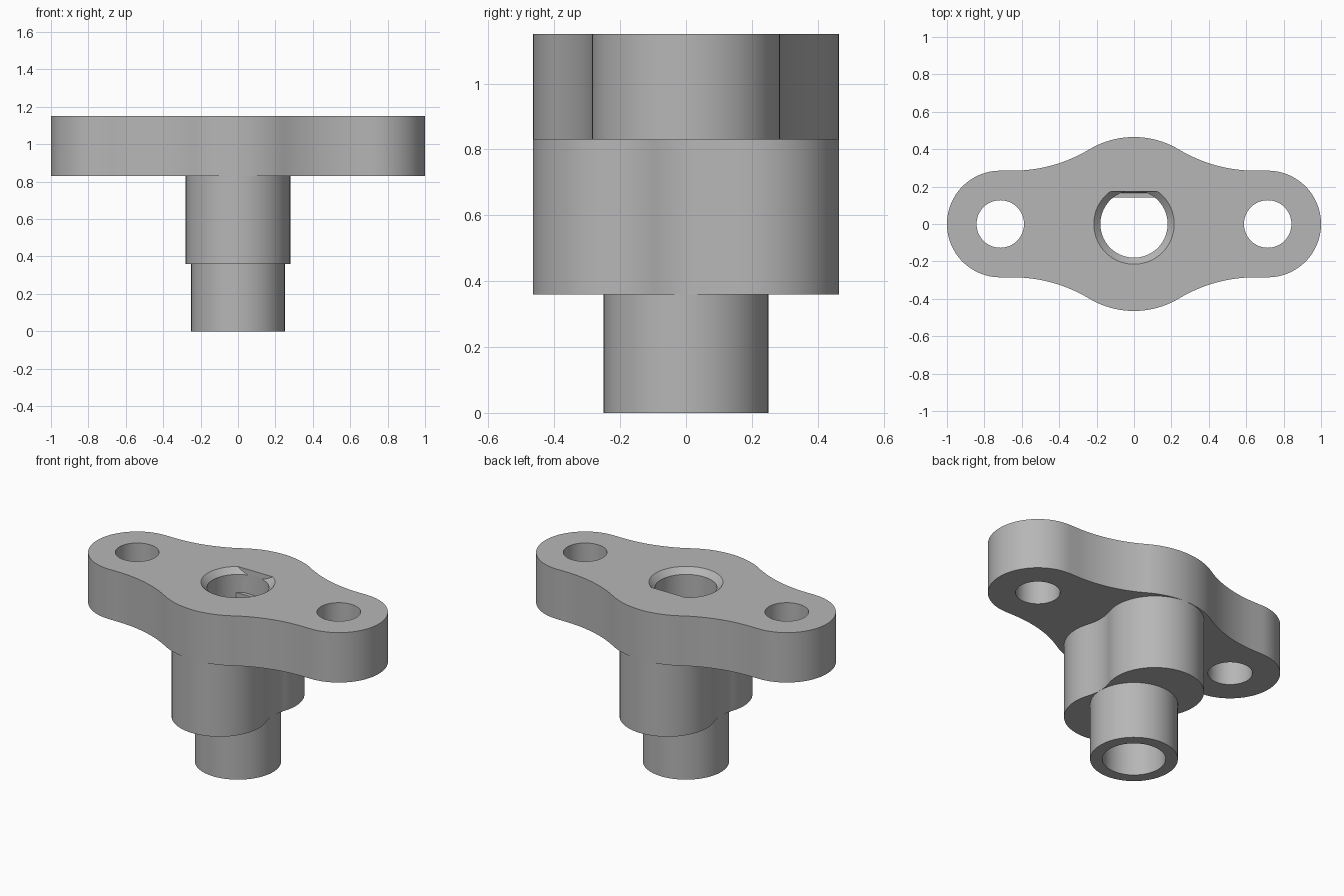
import bpy, bmesh, math
from mathutils import Vector

old = bpy.data.objects.get("Cube")
if old:
    bpy.data.objects.remove(old)

TOP, SHOULDER, STEP = 1.15, 0.83, 0.36
BORE, MOUTH, FLAT = 0.18, 0.215, 0.175

grey = bpy.data.materials.new("machined_grey")
grey.use_nodes = True
colour = (0.47, 0.47, 0.47, 1)
grey.diffuse_color = colour
grey.node_tree.nodes["Principled BSDF"].inputs["Base Color"].default_value = colour


def arc(cx, cy, r, start, end, n=20):
    return [(cx + r * math.cos(start + (end - start) * i / n),
             cy + r * math.sin(start + (end - start) * i / n)) for i in range(n + 1)]


def mirror_quarter(q):
    """Full outline from a quarter running from the x axis to the y axis."""
    half = q + [(-x, y) for x, y in reversed(q)][1:]
    return half + [(x, -y) for x, y in reversed(half)][1:-1]


def finish(name, bm):
    bmesh.ops.remove_doubles(bm, verts=bm.verts, dist=1e-5)
    bmesh.ops.recalc_face_normals(bm, faces=bm.faces)
    mesh = bpy.data.meshes.new(name)
    bm.to_mesh(mesh)
    bm.free()
    mesh.materials.append(grey)
    obj = bpy.data.objects.new(name, mesh)
    bpy.context.collection.objects.link(obj)
    return obj


def prism(name, outline, z0, z1):
    bm = bmesh.new()
    face = bm.faces.new([bm.verts.new((x, y, z0)) for x, y in outline])
    ext = bmesh.ops.extrude_face_region(bm, geom=[face], use_keep_orig=True)
    verts = [v for v in ext["geom"] if isinstance(v, bmesh.types.BMVert)]
    bmesh.ops.translate(bm, verts=verts, vec=(0, 0, z1 - z0))
    return finish(name, bm)


def circle(r, x=0, n=96):
    return arc(x, 0, r, 0, math.tau, n)[:-1]


def cut(obj, cutter):
    cutter.hide_render = True
    mod = obj.modifiers.new("cut", "BOOLEAN")
    mod.operation = "DIFFERENCE"
    mod.solver = "EXACT"
    mod.object = cutter
    bpy.context.view_layer.objects.active = obj
    bpy.ops.object.modifier_apply(modifier=mod.name)
    bpy.data.objects.remove(cutter)


# Flange: rounded ears blended into a wide round centre
ear_x, ear_r, hub_r, blend_x, blend_r = 0.715, 0.285, 0.465, 0.65, 0.798
blend_y = ear_r + blend_r
toward = math.atan2(blend_y, blend_x)
flange = prism("flange", mirror_quarter(
    arc(ear_x, 0, ear_r, 0, math.pi / 2, 32)
    + arc(blend_x, blend_y, blend_r, -math.pi / 2, toward - math.pi)
    + arc(0, 0, hub_r, toward, math.pi / 2)[1:]), SHOULDER, TOP)

# Bolt holes through both ears
for side in (-1, 1):
    cut(flange, prism("bolt_hole_cutter", circle(0.127, side * ear_x, 64), SHOULDER - 0.1, TOP + 0.1))

# Countersunk centre bore with one slightly sloping flat side
bm = bmesh.new()
lip = MOUTH - BORE
rings = [[bm.verts.new((x, y, z)) for x, y in circle(r)] for r, z in
         ((BORE, SHOULDER - 0.1), (BORE, TOP - lip), (MOUTH + lip, TOP + lip))]
for low, high in zip(rings, rings[1:]):
    for i in range(len(low)):
        j = (i + 1) % len(low)
        bm.faces.new((low[i], low[j], high[j], high[i]))
bm.faces.new(rings[0])
bm.faces.new(rings[-1])
bmesh.ops.bisect_plane(bm, geom=bm.verts[:] + bm.edges[:] + bm.faces[:],
                       plane_co=(0, FLAT, TOP), plane_no=Vector((0, 1, -0.06)), clear_outer=True)
bmesh.ops.holes_fill(bm, edges=[e for e in bm.edges if e.is_boundary])
cut(flange, finish("bore_cutter", bm))

# Ledge segment inside the bore
edge = math.asin(0.14 / BORE)
ledge = prism("bore_ledge", arc(0, 0, BORE + 0.001, edge, math.pi - edge), SHOULDER, 1.0)

# Waisted two-lobed body under the flange
lobe_y, lobe_r, waist_x, waist_r = 0.185, 0.28, 0.555, 0.305
lean = math.atan2(lobe_y, waist_x)
body = prism("waisted_body", mirror_quarter(
    arc(waist_x, 0, waist_r, math.pi, math.pi - lean, 10)
    + arc(0, lobe_y, lobe_r, -lean, math.pi / 2, 36)[1:]), STEP, SHOULDER)

# Lower spigot
spigot = prism("spigot", circle(0.25), 0, STEP)

# Bore through the body and spigot
for part in (body, spigot):
    cut(part, prism("bore_cutter", circle(BORE), -0.1, TOP))

# Smooth the curved walls, keep rims sharp
bpy.ops.object.select_all(action="DESELECT")
for part in (flange, ledge, body, spigot):
    part.select_set(True)
bpy.context.view_layer.objects.active = flange
bpy.ops.object.shade_smooth_by_angle(angle=math.radians(25))
